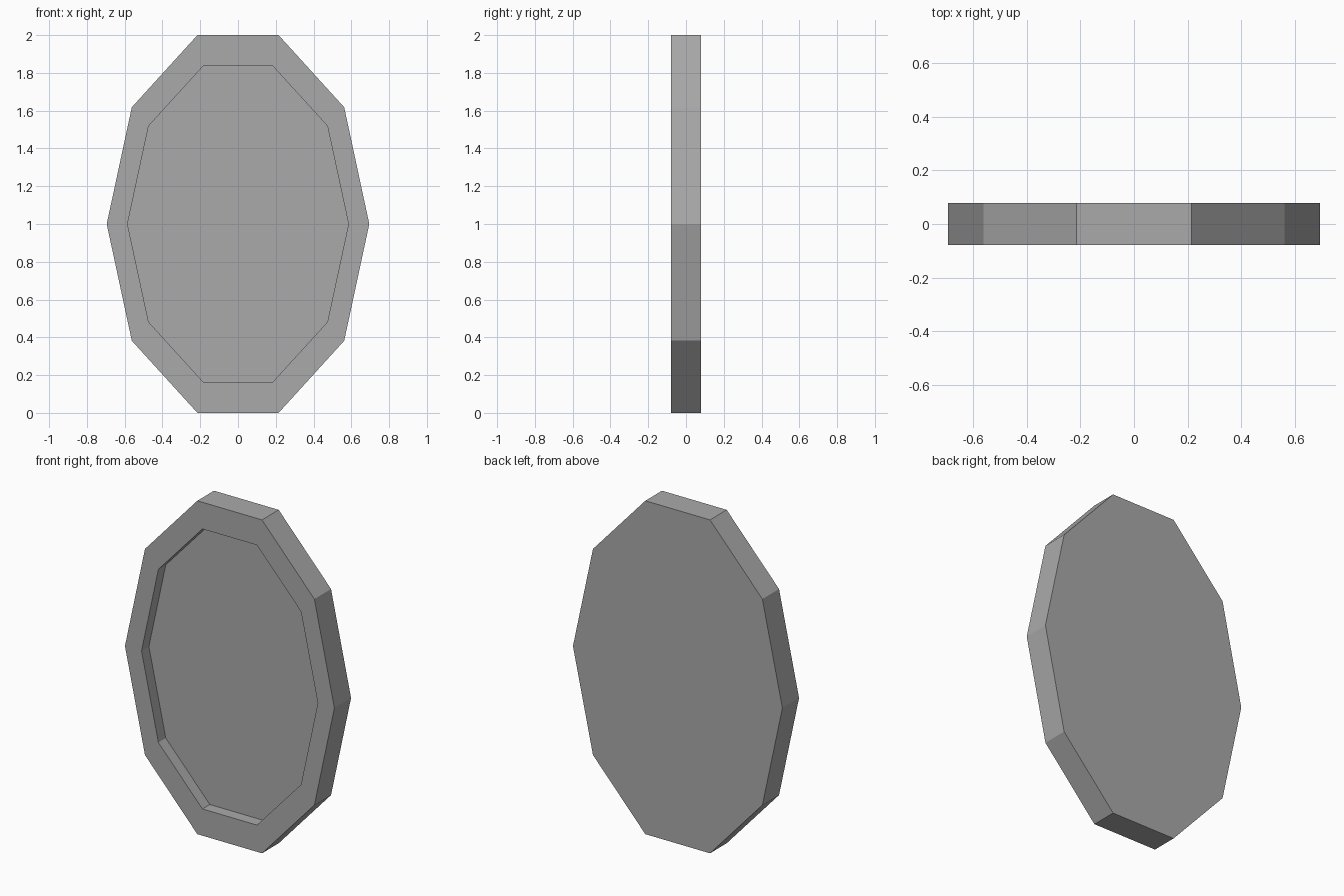
import bpy
import bmesh
from math import cos, sin, tau

cube = bpy.data.objects.get("Cube")
if cube:
    bpy.data.objects.remove(cube, do_unlink=True)

SIDES = 10
HALF_DEPTH = 0.079
RECESS = 0.07

# Single flat grey
grey = bpy.data.materials.new("plain_grey")
grey.use_nodes = True
colour = (0.4, 0.4, 0.4, 1)
grey.diffuse_color = colour
grey.node_tree.nodes["Principled BSDF"].inputs["Base Color"].default_value = colour


def ring(bm, rx, rz, y):
    """Ten-sided oval loop standing in the xz plane."""
    angles = [tau * i / SIDES for i in range(SIDES)]
    return [bm.verts.new((rx * cos(a), y, 1 + rz * sin(a))) for a in angles]


def bridge(bm, a, b):
    for i in range(SIDES):
        j = (i + 1) % SIDES
        bm.faces.new((a[i], a[j], b[j], b[i]))


# Oval plaque: back face, outer wall, front rim, recess wall, recessed panel
bm = bmesh.new()
loops = [
    ring(bm, 0.695, 1.0515, HALF_DEPTH),
    ring(bm, 0.695, 1.0515, -HALF_DEPTH),
    ring(bm, 0.585, 0.883, -HALF_DEPTH),
    ring(bm, 0.585, 0.883, -HALF_DEPTH + RECESS),
]
for a, b in zip(loops, loops[1:]):
    bridge(bm, a, b)
bm.faces.new(loops[0])
bm.faces.new(loops[-1])
bmesh.ops.recalc_face_normals(bm, faces=bm.faces)

mesh = bpy.data.meshes.new("oval_frame_plaque")
bm.to_mesh(mesh)
bm.free()
mesh.materials.append(grey)
plaque = bpy.data.objects.new("oval_frame_plaque", mesh)
bpy.context.collection.objects.link(plaque)
